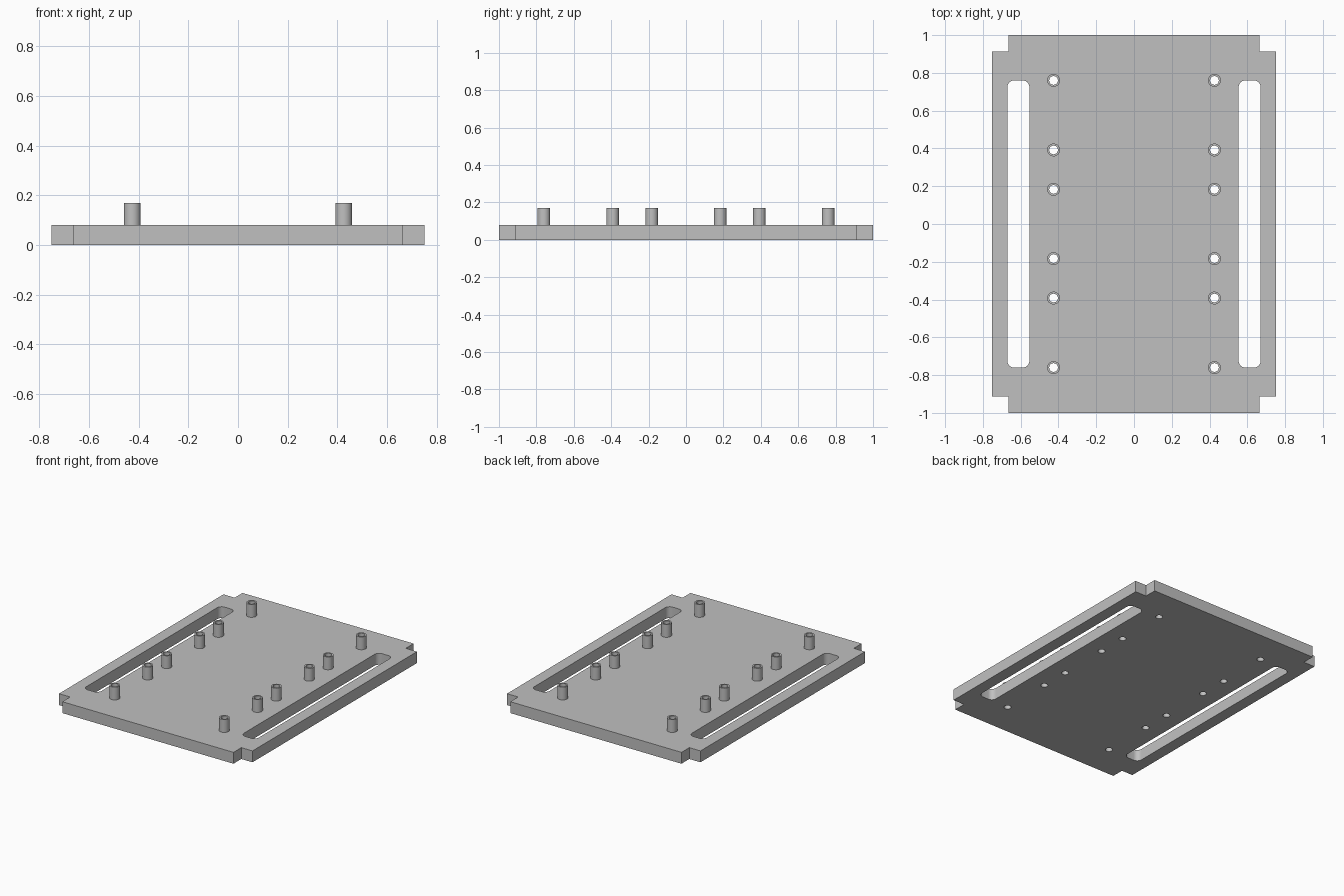
import bpy
from math import sin, cos, pi, radians

default = bpy.data.objects.get("Cube")
if default:
    bpy.data.objects.remove(default, do_unlink=True)

PLATE_TOP = 0.08
POST_TOP = 0.17
POST_R, BORE_R = 0.034, 0.023
POSTS = [(sx * 0.426, sy * y) for sx in (-1, 1) for y in (0.183, 0.392, 0.76) for sy in (-1, 1)]

grey = bpy.data.materials.new("plain_grey")
grey.use_nodes = True
COLOUR = (0.53, 0.53, 0.53, 1)
grey.diffuse_color = COLOUR
grey.node_tree.nodes["Principled BSDF"].inputs["Base Color"].default_value = COLOUR


def arc(cx, cy, r, start, sweep, steps):
    return [(cx + r * cos(start + sweep * i / steps), cy + r * sin(start + sweep * i / steps))
            for i in range(steps + 1)]


def circle(cx, cy, r):
    return arc(cx, cy, r, 0, 2 * pi, 32)[:-1]


def rounded_rect(x0, x1, y0, y1, r):
    corners = ((x1 - r, y1 - r), (x0 + r, y1 - r), (x0 + r, y0 + r), (x1 - r, y0 + r))
    return [p for k, (cx, cy) in enumerate(corners) for p in arc(cx, cy, r, k * pi / 2, pi / 2, 8)]


def extrude_profile(name, loops, z0, z1):
    """Solid from closed 2D loops; inner loops become through holes."""
    curve = bpy.data.curves.new(name + "_profile", 'CURVE')
    curve.dimensions = '2D'
    curve.fill_mode = 'BOTH'
    curve.extrude = (z1 - z0) / 2
    for loop in loops:
        spline = curve.splines.new('POLY')
        spline.points.add(len(loop) - 1)
        for point, (x, y) in zip(spline.points, loop):
            point.co = (x, y, 0, 1)
        spline.use_cyclic_u = True
    obj = bpy.data.objects.new(name, curve)
    bpy.context.collection.objects.link(obj)
    obj.location.z = (z0 + z1) / 2
    bpy.ops.object.select_all(action='DESELECT')
    obj.select_set(True)
    bpy.context.view_layer.objects.active = obj
    bpy.ops.object.convert(target='MESH')
    obj = bpy.context.object
    obj.name = name
    # Join caps to walls and make normals consistent
    bpy.ops.object.mode_set(mode='EDIT')
    bpy.ops.mesh.select_all(action='SELECT')
    bpy.ops.mesh.remove_doubles(threshold=0.0001)
    bpy.ops.mesh.normals_make_consistent(inside=False)
    bpy.ops.object.mode_set(mode='OBJECT')
    obj.data.materials.clear()
    obj.data.materials.append(grey)
    bpy.ops.object.shade_smooth_by_angle(angle=radians(30))
    return obj


# Base plate: notched corners, two long slots and the post bores
W, L, NX, NY = 0.752, 1.0, 0.665, 0.913
quarter = [(W, NY), (NX, NY), (NX, L)]
outline = (quarter + [(-x, y) for x, y in reversed(quarter)]
           + [(-x, -y) for x, y in quarter] + [(x, -y) for x, y in reversed(quarter)])
slots = [rounded_rect(x0, x1, -0.76, 0.76, 0.035) for x0, x1 in ((-0.67, -0.554), (0.554, 0.67))]
bores = [circle(x, y, BORE_R) for x, y in POSTS]
extrude_profile("base_plate", [outline] + slots + bores, 0, PLATE_TOP)

# Hollow mounting posts
for i, (x, y) in enumerate(POSTS):
    extrude_profile(f"mounting_post_{i + 1}", [circle(x, y, POST_R), circle(x, y, BORE_R)],
                    PLATE_TOP, POST_TOP)
